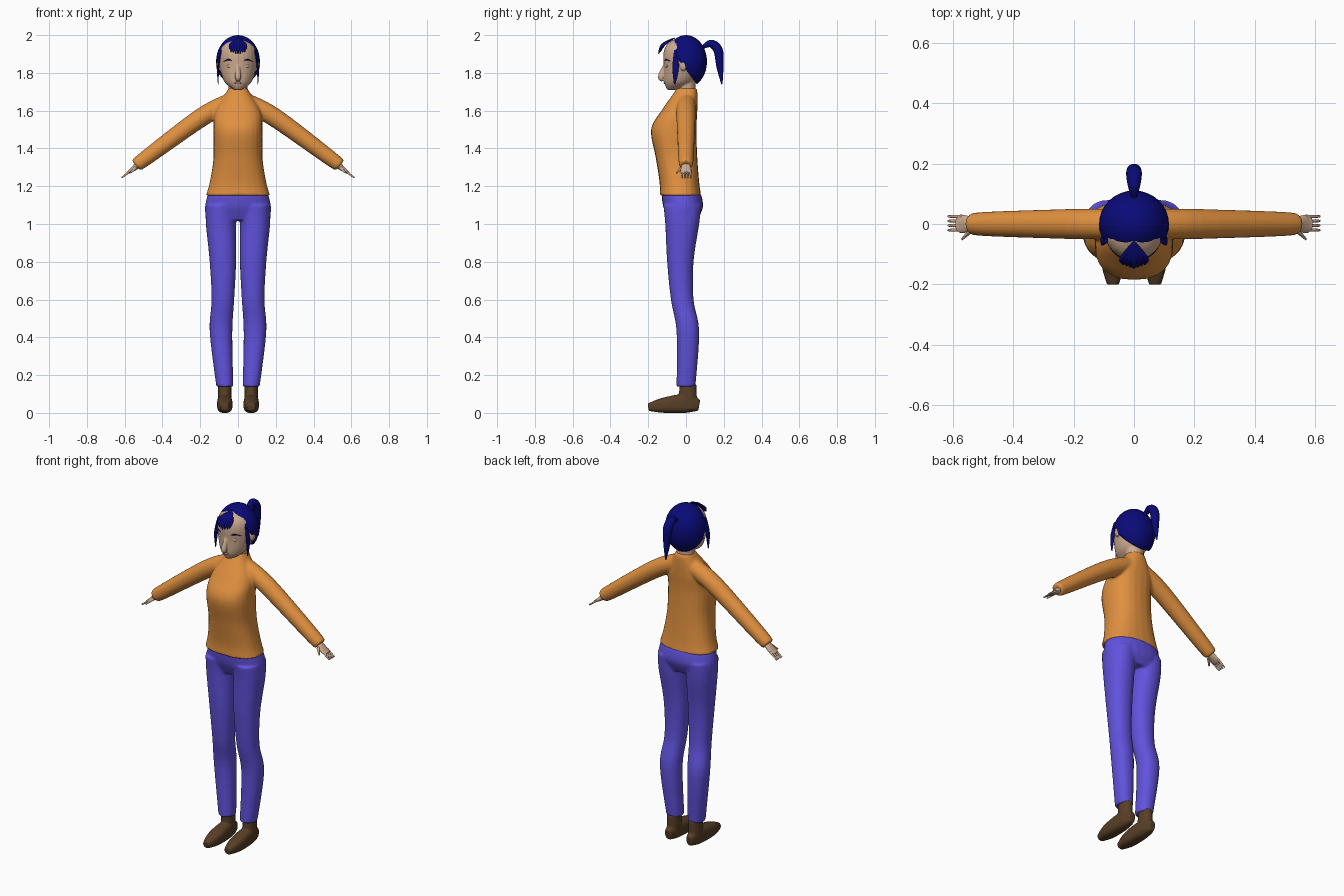
import bpy, bmesh, math
from mathutils import Vector, Matrix

cube = bpy.data.objects.get("Cube")
if cube:
    bpy.data.objects.remove(cube, do_unlink=True)


def material(name, red, green, blue):
    mat = bpy.data.materials.new(name)
    mat.use_nodes = True
    colour = (red, green, blue, 1)
    mat.diffuse_color = colour
    mat.node_tree.nodes["Principled BSDF"].inputs["Base Color"].default_value = colour
    return mat


SKIN = material("skin", .62, .41, .28)
HAIR = material("navy hair", .003, .003, .19)
WOOL = material("orange wool", .75, .28, .05)
DENIM = material("violet denim", .12, .085, .72)
LEATHER = material("brown leather", .1, .05, .02)
EYE = material("pale eye", .6, .5, .42)
LIP = material("lip", .5, .3, .2)

X, Y, Z = Vector((1, 0, 0)), Vector((0, 1, 0)), Vector((0, 0, 1))


def smooth_rows(rows, steps):
    """Catmull-Rom interpolation of whole section rows."""
    rows = [Vector(row) for row in rows]
    padded = [rows[0], *rows, rows[-1]]
    result = []
    for a, b, c, d in zip(padded, padded[1:], padded[2:], padded[3:]):
        for k in range(steps):
            t = k / steps
            result.append(b + t / 2 * (c - a + t * (2 * a - 5 * b + 4 * c - d
                                                    + t * (3 * b - a - 3 * c + d))))
    return result + [rows[-1]]


def loft(bm, rows, axis=X, level=False, power=2, sides=24, steps=5):
    """Skin closed rings; a row is a centre and one radius, or two for an oval."""
    rows = smooth_rows([row if len(row) == 5 else (*row, row[-1]) for row in rows], steps)
    rings = []
    for i, row in enumerate(rows):
        centre = row.xyz if len(row) < 5 else Vector(row[:3])
        before, after = rows[max(i - 1, 0)], rows[min(i + 1, len(rows) - 1)]
        path = Vector(after[:3]) - Vector(before[:3])
        across = Y if level else path.cross(axis).normalized()
        ring = []
        for k in range(sides):
            angle = math.tau * k / sides
            c, s = math.cos(angle), math.sin(angle)
            u = math.copysign(abs(c) ** (2 / power), c)
            v = math.copysign(abs(s) ** (2 / power), s)
            ring.append(bm.verts.new(centre + axis * u * row[3] + across * v * row[4]))
        rings.append(ring)
    for low, high in zip(rings, rings[1:]):
        for k in range(sides):
            bm.faces.new((low[k - 1], low[k], high[k], high[k - 1]))
    bm.faces.new(rings[0])
    bm.faces.new(rings[-1])


def upright(rows):
    """Turn rows of height, front, back and half width into loft rows."""
    return [(0, (front + back) / 2, height, width, (back - front) / 2)
            for height, front, back, width in rows]


def strand(bm, points, wide, deep, axis=X):
    """Loft that swells in the middle and tapers to its tip."""
    rows = []
    for i, point in enumerate(points):
        swell = math.sin(math.pi * (i + .4) / (len(points) - .4))
        rows.append((*point, wide * swell, deep * swell))
    loft(bm, rows, axis)


def ball(bm, centre, radii):
    matrix = Matrix.Translation(centre) @ Matrix.Diagonal((*radii, 1))
    bmesh.ops.create_uvsphere(bm, u_segments=32, v_segments=20, radius=1, matrix=matrix)


def mirror(bm):
    """Copy everything built so far to the other side."""
    geometry = bm.verts[:] + bm.edges[:] + bm.faces[:]
    copies = bmesh.ops.duplicate(bm, geom=geometry)["geom"]
    verts = [item for item in copies if isinstance(item, bmesh.types.BMVert)]
    bmesh.ops.scale(bm, vec=(-1, 1, 1), verts=verts)


def finish(bm, name, mat, voxel=0):
    bmesh.ops.recalc_face_normals(bm, faces=bm.faces)
    for face in bm.faces:
        face.smooth = True
    mesh = bpy.data.meshes.new(name)
    bm.to_mesh(mesh)
    bm.free()
    mesh.materials.append(mat)
    part = bpy.data.objects.new(name, mesh)
    bpy.context.collection.objects.link(part)
    if voxel:  # fuse overlapping volumes into one soft skin
        fuse = part.modifiers.new("fuse", "REMESH")
        fuse.mode, fuse.voxel_size, fuse.use_smooth_shade = "VOXEL", voxel, True
        relax = part.modifiers.new("relax", "SMOOTH")
        relax.factor, relax.iterations = .5, 4
    return part


# Sweater: sleeves and torso
bm = bmesh.new()
loft(bm, [(.05, 0, 1.64, .05), (.2, 0, 1.56, .05), (.5, 0, 1.34, .04), (.54, 0, 1.31, .03)], Y)
mirror(bm)
loft(bm, upright([(1.15, -.14, .08, .17), (1.22, -.14, .07, .15), (1.35, -.16, .06, .13),
                  (1.5, -.185, .055, .13), (1.6, -.13, .06, .12), (1.7, -.06, .06, .06),
                  (1.72, -.05, .05, .05)]), level=True, power=2.4)
finish(bm, "sweater", WOOL, .007)

# Trousers: legs and hips
bm = bmesh.new()
loft(bm, [(.09, -.02, 1.1, .08, .1), (.09, -.02, 1, .08, .09), (.08, -.03, .8, .07, .07),
          (.08, -.02, .6, .06, .06), (.09, .01, .43, .06, .06), (.07, 0, .14, .045, .05)],
     level=True, power=2.2)
mirror(bm)
loft(bm, upright([(1.16, -.13, .08, .16), (1.09, -.12, .09, .175), (1.02, -.09, .06, .17)]),
     level=True, power=2.2)
finish(bm, "trousers", DENIM, .007)

# Boots: ankle shaft and foot
bm = bmesh.new()
loft(bm, [(.07, .01, .02, .035, .05), (.07, .01, .15, .035, .045)], level=True)
loft(bm, [(.07, .07, .04, .02, .03), (.07, 0, .05, .037, .05), (.07, -.12, .04, .04, .04),
          (.07, -.2, .03, .02, .02)], power=2.7)
mirror(bm)
finish(bm, "boots", LEATHER, .005)

# Hands: palm, fingers and thumb
bm = bmesh.new()
loft(bm, [(.52, 0, 1.32, .02), (.57, 0, 1.28, .03, .01), (.59, 0, 1.27, .02, .005)], Y)
for k in range(4):
    y = .025 - .015 * k
    loft(bm, [(.57, y, 1.28, .006), (.616, y, 1.245, .004)], Y)
loft(bm, [(.54, -.02, 1.3, .01), (.57, -.05, 1.27, .004)], Y)
mirror(bm)
finish(bm, "hands", SKIN)

# Head: ears, skull, neck and nose
bm = bmesh.new()
ball(bm, (.106, -.014, 1.84), (.01, .02, .03))
mirror(bm)
loft(bm, upright([(1.71, -.1, -.04, .02), (1.75, -.115, .04, .07), (1.82, -.117, .08, .095),
                  (1.9, -.12, .09, .1), (1.95, -.1, .075, .08), (1.99, -.04, .02, .02)]),
     level=True)
loft(bm, upright([(1.66, -.04, .05, .05), (1.78, -.04, .05, .05)]), level=True)
loft(bm, [(0, -.11, 1.85, .006), (0, -.133, 1.78, .016), (0, -.12, 1.76, .008)])
finish(bm, "head", SKIN, .005)

# Eyes, eyebrows and mouth
bm = bmesh.new()
ball(bm, (.043, -.1, 1.836), (.018, .008, .008))
mirror(bm)
finish(bm, "eyes", EYE)
bm = bmesh.new()
strand(bm, [(.02, -.113, 1.86), (.05, -.104, 1.87), (.08, -.08, 1.86)], .004, .005, Z)
mirror(bm)
finish(bm, "eyebrows", HAIR)
bm = bmesh.new()
ball(bm, (0, -.112, 1.746), (.02, .007, .006))
finish(bm, "mouth", LIP)

# Hair cap, trimmed at the front hairline and the nape
bm = bmesh.new()
ball(bm, (0, 0, 1.86), (.116, .111, .14))
for point, normal in (((0, -.065, 0), (0, 1, 0)), ((0, -.04, 1.87), (0, 4, 3))):
    bmesh.ops.bisect_plane(bm, geom=bm.verts[:] + bm.edges[:] + bm.faces[:],
                           plane_co=point, plane_no=normal, clear_inner=True)
shell = finish(bm, "hair_cap", HAIR).modifiers.new("thickness", "SOLIDIFY")
shell.thickness = .01

# Side locks in front of the ears
bm = bmesh.new()
strand(bm, [(.09, -.055, 1.92), (.105, -.055, 1.83), (.105, -.06, 1.74)], .006, .017)
mirror(bm)
finish(bm, "side_locks", HAIR)

# Fringe: a fan of tapered strands
bm = bmesh.new()
for k in range(-3, 4):
    x, back = k * .012, abs(k) * .004
    strand(bm, [(0, -.06, 1.985), (x, back - .125, 1.95), (x, back - .147, 1.9 + back)],
           .012, .006)
finish(bm, "fringe", HAIR)

# Ponytail
bm = bmesh.new()
strand(bm, [(0, .08, 1.93), (0, .13, 1.955), (0, .17, 1.92), (0, .18, 1.83), (0, .19, 1.74)],
       .026, .025)
finish(bm, "ponytail", HAIR)
